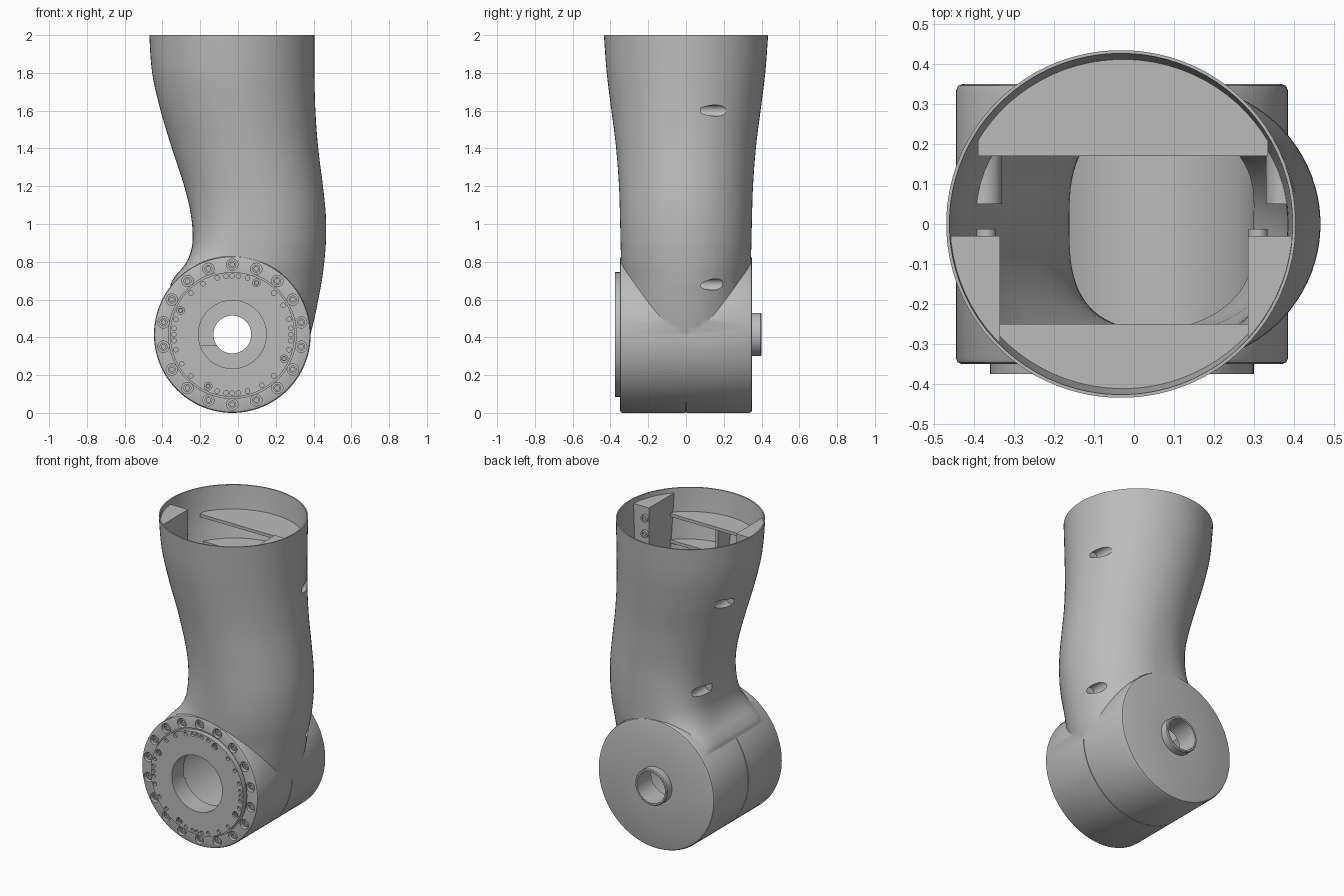
import bpy, bmesh
from math import sin, cos, tau, radians

cube = bpy.data.objects.get("Cube")
if cube:
    bpy.data.objects.remove(cube)

# One plain grey
grey = bpy.data.materials.new("plain_grey")
grey.use_nodes = True
grey.diffuse_color = (0.5, 0.5, 0.5, 1)
grey.node_tree.nodes["Principled BSDF"].inputs["Base Color"].default_value = (0.5, 0.5, 0.5, 1)

DX, DZ = -0.03, 0.415      # drum axis


def skin(bm, rings):
    """Bridge a list of point rings and cap both ends."""
    loops = [[bm.verts.new(p) for p in ring] for ring in rings]
    n = len(loops[0])
    for a, b in zip(loops, loops[1:]):
        for i in range(n):
            j = (i + 1) % n
            bm.faces.new((a[i], a[j], b[j], b[i]))
    bm.faces.new(loops[0][::-1])
    bm.faces.new(loops[-1])


def lathe(bm, x, z, profile, seg=24):
    """Revolve (radius, y) points about an axis along y."""
    skin(bm, [[(x + r * cos(tau * i / seg), y, z + r * sin(tau * i / seg))
               for i in range(seg)] for r, y in profile])


def box(bm, x0, x1, y0, y1, z0, z1):
    skin(bm, [[(x0, y0, z), (x1, y0, z), (x1, y1, z), (x0, y1, z)] for z in (z0, z1)])


def finish(name, bm):
    bmesh.ops.recalc_face_normals(bm, faces=bm.faces)
    me = bpy.data.meshes.new(name)
    bm.to_mesh(me)
    bm.free()
    ob = bpy.data.objects.new(name, me)
    bpy.context.scene.collection.objects.link(ob)
    me.materials.append(grey)
    return ob


def combine(ob, other, operation):
    """Apply a boolean and discard the second object."""
    mod = ob.modifiers.new("cut", 'BOOLEAN')
    mod.operation, mod.solver, mod.object = operation, 'EXACT', other
    mod.use_self = True
    bpy.context.view_layer.update()
    me = bpy.data.meshes.new_from_object(ob.evaluated_get(bpy.context.evaluated_depsgraph_get()))
    ob.modifiers.clear()
    ob.data = me
    bpy.data.objects.remove(other)


def smooth(ob, angle=30):
    ob.data.shade_smooth()
    ob.data.set_sharp_from_angle(angle=radians(angle))


# Tube sections: z, left x, right x, half depth, squareness of the left half
SECTIONS = [
    (0.36, -0.36, 0.37, 0.34, 8), (0.50, -0.36, 0.405, 0.34, 8),
    (0.66, -0.36, 0.437, 0.342, 8), (0.72, -0.335, 0.447, 0.343, 6),
    (0.78, -0.285, 0.455, 0.344, 4.5), (0.84, -0.255, 0.461, 0.345, 3.5),
    (0.92, -0.24, 0.466, 0.347, 3), (1.05, -0.25, 0.465, 0.35, 2.5),
    (1.2, -0.285, 0.45, 0.355, 2.2), (1.4, -0.35, 0.425, 0.37, 2),
    (1.6, -0.41, 0.41, 0.395, 2), (1.8, -0.455, 0.405, 0.42, 2),
    (2.0, -0.47, 0.405, 0.435, 2)]


def refined(steps=4):
    """Catmull-Rom interpolation between the sections."""
    s = [SECTIONS[0]] + SECTIONS + [SECTIONS[-1]]
    out = []
    for a, b, c, d in zip(s, s[1:], s[2:], s[3:]):
        for k in range(steps):
            t = k / steps
            out.append([0.5 * (2 * q + (r - p) * t + (2 * p - 5 * q + 4 * r - w) * t * t
                               + (3 * q - p - 3 * r + w) * t ** 3)
                        for p, q, r, w in zip(a, b, c, d)])
    return out + [list(SECTIONS[-1])]


def ring(z, xl, xr, ry, n, wall=0, seg=80):
    cx, rx, ry = (xl + xr) / 2, (xr - xl) / 2 - wall, ry - wall
    pts = []
    for i in range(seg):
        c, s = cos(tau * (i + 0.5) / seg), sin(tau * (i + 0.5) / seg)
        e = 2 / (n if c < 0 else 2)
        pts.append((cx + rx * (abs(c) ** e if c > 0 else -abs(c) ** e),
                    ry * (abs(s) ** e if s > 0 else -abs(s) ** e), z))
    return pts


def wall_at(z):
    return 0.008 + 0.072 * min(1, (2 - z) / 1.1) ** 1.4


# Outer body: bent tube joined with the joint drum, flange and rear collar
bm = bmesh.new()
skin(bm, [ring(*s) for s in refined()])
body = finish("arm_housing", bm)
bm = bmesh.new()
lathe(bm, DX, DZ, [
    (0.33, -0.375), (0.33, -0.34), (0.338, -0.34), (0.338, -0.35), (0.402, -0.35),
    (0.411, -0.346), (0.415, -0.337), (0.415, -0.002), (0.411, -0.002), (0.411, 0.002),
    (0.415, 0.002), (0.415, 0.335), (0.41, 0.346), (0.4, 0.35), (0.115, 0.35),
    (0.115, 0.395), (0.11, 0.4)], 96)
combine(body, finish("drum", bm), 'UNION')

# Cavity: inner tube plus the drum chamber and its two bores
bm = bmesh.new()
inner = [ring(*s, wall=wall_at(s[0])) for s in refined()]
inner.append([(x, y, 2.05) for x, y, z in inner[-1]])
skin(bm, inner)
cavity = finish("cavity", bm)
bm = bmesh.new()
lathe(bm, DX, DZ, [(0.18, -0.5), (0.18, -0.25), (0.33, -0.25), (0.33, 0.25),
                   (0.1, 0.25), (0.1, 0.5)], 64)
combine(cavity, finish("chamber", bm), 'UNION')

# Inner lugs, ribs and pocket bosses are left standing in the cavity
POCKETS = [(0.375, 1.6), (-0.375, 1.6), (0.4, 0.68), (-0.225, 1.0)]
bm = bmesh.new()
box(bm, -0.6, -0.335, -0.5, -0.03, 1.6, 1.97)
box(bm, 0.285, 0.6, -0.5, -0.03, 1.6, 1.97)
for z in (1.66, 1.83):
    box(bm, -0.39, 0.335, 0.17, 0.5, z, z + 0.02)
    box(bm, -0.345, 0.295, -0.5, -0.25, z, z + 0.02)
box(bm, -0.04, -0.02, -0.51, -0.27, 1.3, 1.84)
for x, z in POCKETS:
    lathe(bm, x, z, [(0.045, 0.05), (0.045, 0.52)])
combine(cavity, finish("inner_ribs", bm), 'DIFFERENCE')
combine(body, cavity, 'DIFFERENCE')

# Screw pockets on the sides, bolt pockets on the drum, small holes on the flange
bm = bmesh.new()
for x, z in POCKETS:
    lathe(bm, x, z, [(0.03, 0.08), (0.03, 0.6)])


def polar(radius, degrees):
    a = radians(degrees)
    return DX + radius * cos(a), DZ + radius * sin(a)


rim_bolts = [polar(0.37, 90 + 20 * i) for i in range(18)]
counterbores = [polar(0.302, 65 + 90 * i) for i in range(4)]
small = [a for a in range(0, 360, 15) if a % 90 != 60]
small += [a + d for a in range(0, 360, 90) for d in (-6, 6)]
for x, z in rim_bolts:
    lathe(bm, x, z, [(0.03, -0.45), (0.03, -0.318)])
for x, z in counterbores:
    lathe(bm, x, z, [(0.02, -0.45), (0.02, -0.355)])
for a in small:
    lathe(bm, *polar(0.31, a), [(0.012, -0.45), (0.012, -0.36)], 16)
combine(body, finish("holes", bm), 'DIFFERENCE')
smooth(body)


# Socket screws
def screws(name, places, r, base, top):
    bm = bmesh.new()
    d = 0.01 if top > base else -0.01
    for x, z in places:
        lathe(bm, x, z, [(r, base), (r, top), (r * 0.55, top), (r * 0.55, top - d)], 20)
    smooth(finish(name, bm))


screws("rim_bolts", rim_bolts, 0.021, -0.31, -0.338)
screws("flange_bolts", counterbores, 0.014, -0.35, -0.37)
screws("lug_bolts", [(x, z) for x in (-0.37, 0.31) for z in (1.7, 1.8, 1.9)], 0.024, -0.035, -0.012)
